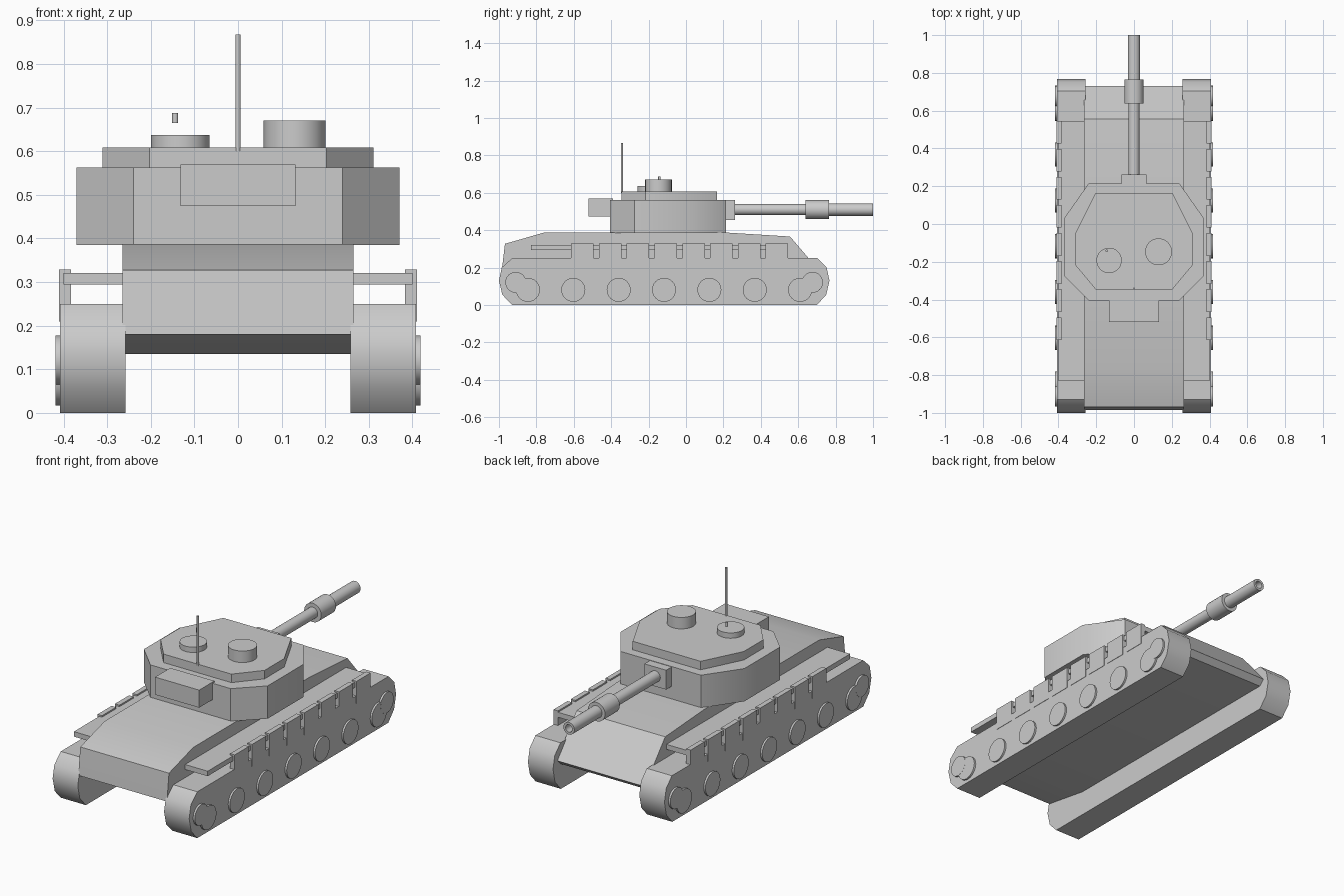
import bpy, bmesh, math
from mathutils import Vector

if "Cube" in bpy.data.objects:
    bpy.data.objects.remove(bpy.data.objects["Cube"])

grey = bpy.data.materials.new("plain grey")
grey.diffuse_color = (0.6, 0.6, 0.6, 1)
grey.use_nodes = True
grey.node_tree.nodes["Principled BSDF"].inputs["Base Color"].default_value = grey.diffuse_color


def finish(name, bm, mirror=False):
    bmesh.ops.recalc_face_normals(bm, faces=bm.faces)
    me = bpy.data.meshes.new(name)
    bm.to_mesh(me)
    bm.free()
    me.materials.append(grey)
    ob = bpy.data.objects.new(name, me)
    bpy.context.collection.objects.link(ob)
    if mirror:
        ob.modifiers.new("Mirror", 'MIRROR').use_axis = (True, False, False)
    return ob


def prism(name, pts, axis, lo, hi, mirror=False):
    """Extrude an outline along x (outline in y,z) or z (outline in x,y)."""
    place = (lambda p, t: (t, *p)) if axis == 'x' else (lambda p, t: (*p, t))
    bm = bmesh.new()
    face = bm.faces.new([bm.verts.new(place(p, lo)) for p in pts])
    new = bmesh.ops.extrude_face_region(bm, geom=[face])["geom"]
    shift = Vector(place((0, 0), hi - lo))
    bmesh.ops.translate(bm, verts=[v for v in new if isinstance(v, bmesh.types.BMVert)], vec=shift)
    return finish(name, bm, mirror)


def box(name, x, y, z, mirror=False):
    pts = [(x[0], y[0]), (x[1], y[0]), (x[1], y[1]), (x[0], y[1])]
    return prism(name, pts, 'z', z[0], z[1], mirror)


def lathe(name, start, axis, rings, sides=24, mirror=False):
    """Closed turned part: rings are (distance, radius) along the axis."""
    d = Vector(axis)
    u = d.orthogonal().normalized()
    w = d.cross(u)
    bm = bmesh.new()
    loops = []
    for t, r in rings:
        loops.append([bm.verts.new(Vector(start) + d * t + r * (u * math.cos(a) + w * math.sin(a)))
                      for a in (2 * math.pi * i / sides for i in range(sides))])
    for a, b in zip(loops, loops[1:]):
        for i in range(sides):
            j = (i + 1) % sides
            bm.faces.new((a[i], a[j], b[j], b[i]))
    bm.faces.new(loops[0])
    bm.faces.new(loops[-1])
    return finish(name, bm, mirror)


def half_to_full(half):
    return half + [(-x, y) for x, y in reversed(half)]


# Hull
prism("hull", [(-0.968, 0.327), (-0.76, 0.387), (0.22, 0.387), (0.556, 0.366), (0.73, 0.163),
               (0.70, 0.135), (-0.72, 0.135), (-0.985, 0.18), (-0.983, 0.2)], 'x', -0.265, 0.265)

# Tracks
prism("track", [(-0.93, 0), (-0.982, 0.055), (-1.0, 0.13), (-0.985, 0.2), (-0.93, 0.25),
                (0.703, 0.25), (0.752, 0.2), (0.767, 0.13), (0.75, 0.055), (0.70, 0)],
      'x', 0.258, 0.408, True)

# Road wheels and end wheels
for i in range(7):
    lathe(f"road_wheel_{i + 1}", (0.39, -0.845 + 0.2425 * i, 0.081), (1, 0, 0),
          [(0, 0.064), (0.028, 0.064)], mirror=True)
for name, y in (("rear_end_wheel", -0.91), ("front_end_wheel", 0.676)):
    lathe(name, (0.39, y, 0.121), (1, 0, 0), [(0, 0.056), (0.0285, 0.056)], mirror=True)

# Fenders with hanging skirt panels
box("fender", (0.25, 0.40), (-0.83, 0.545), (0.294, 0.321), True)
for i in range(8):
    y = -0.554 + 0.1486 * i
    box(f"skirt_panel_{i + 1}", (0.383, 0.410), (y - 0.06, y + 0.06), (0.21, 0.329), True)

# Turret body and roof tier
prism("turret", half_to_full([(0.24, 0.215), (0.37, 0.03), (0.37, -0.275), (0.24, -0.405)]),
      'z', 0.385, 0.562)
prism("turret_roof", half_to_full([(0.203, 0.165), (0.311, -0.05), (0.311, -0.217), (0.203, -0.346)]),
      'z', 0.555, 0.608)
box("rear_stowage_box", (-0.132, 0.132), (-0.52, -0.39), (0.474, 0.569))

# Gun with sleeve and hollow muzzle
box("gun_mantlet", (-0.065, 0.065), (0.19, 0.262), (0.455, 0.56))
lathe("gun_barrel", (0, 0, 0.51), (0, 1, 0),
      [(0.22, 0.03), (0.70, 0.03), (0.70, 0.033), (1.0, 0.033), (1.0, 0.02), (0.93, 0.02)])
lathe("barrel_sleeve", (0, 0, 0.51), (0, 1, 0), [(0.638, 0.051), (0.764, 0.051)])

# Hatches, periscope and antenna
lathe("low_hatch", (-0.132, -0.193, 0), (0, 0, 1), [(0.60, 0.067), (0.637, 0.067)], 32)
lathe("cupola", (0.13, -0.147, 0), (0, 0, 1), [(0.60, 0.071), (0.67, 0.071)], 32)
lathe("periscope", (-0.144, -0.142, 0), (0, 0, 1), [(0.664, 0.007), (0.688, 0.007)], 12)
lathe("antenna", (0, -0.343, 0), (0, 0, 1), [(0.60, 0.006), (0.867, 0.006)], 12)

# Smooth the shallow edges, keep the rest sharp
bpy.ops.object.select_all(action='SELECT')
bpy.context.view_layer.objects.active = bpy.data.objects["hull"]
bpy.ops.object.shade_smooth_by_angle(angle=math.radians(38))
